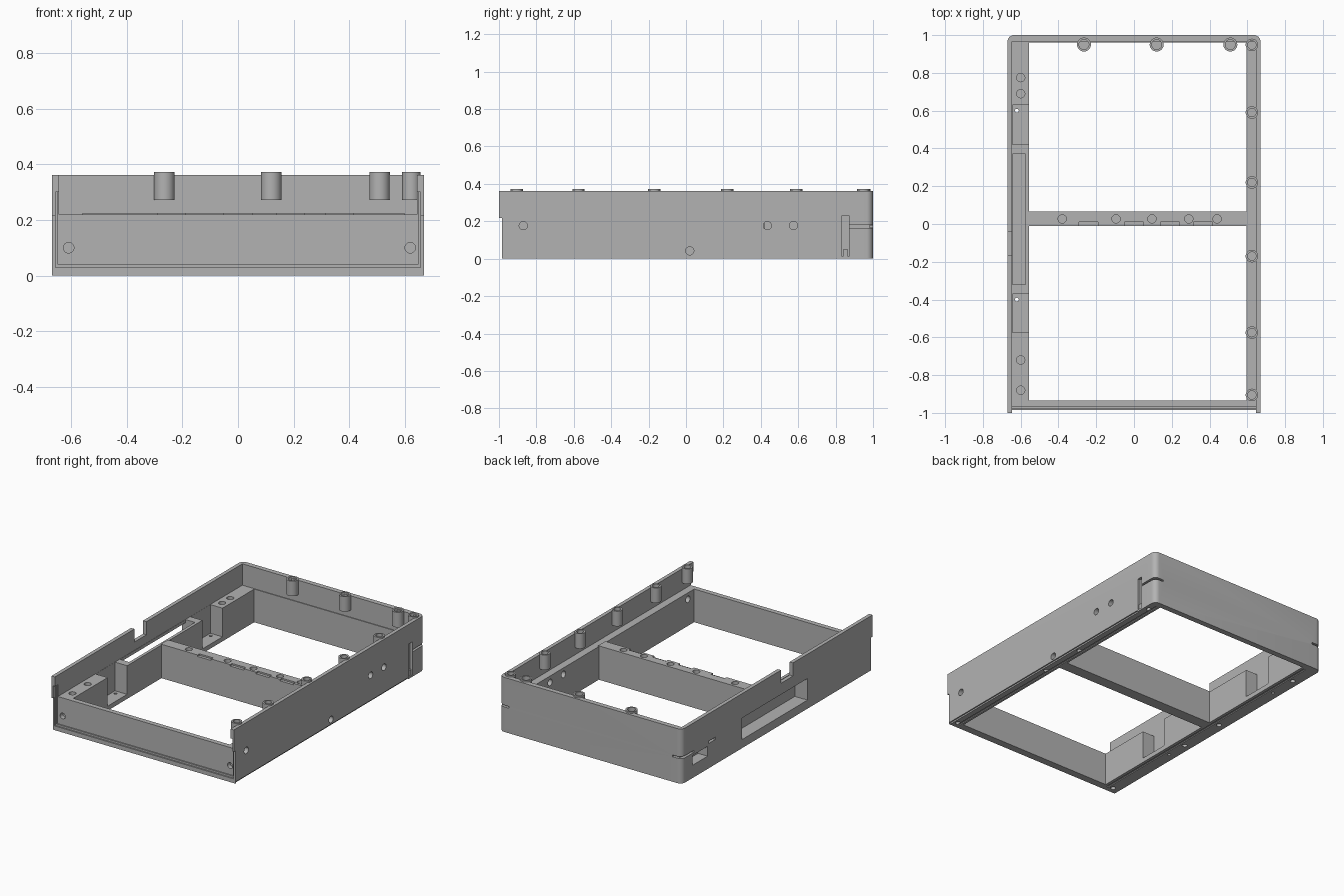
import bpy
from math import radians, sin, cos, pi
from mathutils import Matrix

cube = bpy.data.objects.get("Cube")
if cube:
    bpy.data.objects.remove(cube, do_unlink=True)

grey = bpy.data.materials.new("plain_grey")
grey.use_nodes = True
grey.diffuse_color = (0.45, 0.45, 0.45, 1)
grey.node_tree.nodes["Principled BSDF"].inputs["Base Color"].default_value = (0.45, 0.45, 0.45, 1)


def prism(name, outline, z0, z1):
    """Solid with a flat outline, counter-clockwise from above."""
    n = len(outline)
    verts = [(x, y, z) for z in (z0, z1) for x, y in outline]
    faces = [tuple(range(n))[::-1], tuple(range(n, 2 * n))]
    faces += [(i, (i + 1) % n, n + (i + 1) % n, n + i) for i in range(n)]
    mesh = bpy.data.meshes.new(name)
    mesh.from_pydata(verts, [], faces)
    mesh.materials.append(grey)
    ob = bpy.data.objects.new(name, mesh)
    bpy.context.collection.objects.link(ob)
    return ob


def box(x0, x1, y0, y1, z0, z1, name="cutter"):
    return prism(name, [(x0, y0), (x1, y0), (x1, y1), (x0, y1)], z0, z1)


def rod(center, radius, length, axis="z", name="cutter"):
    """Cylinder starting at center and running along +axis."""
    ring = [(radius * cos(2 * pi * i / 32), radius * sin(2 * pi * i / 32)) for i in range(32)]
    ob = prism(name, ring, 0, length)
    turn = {"z": Matrix(), "x": Matrix.Rotation(radians(90), 4, "Y"),
            "y": Matrix.Rotation(radians(-90), 4, "X")}[axis]
    ob.data.transform(Matrix.Translation(center) @ turn)
    return ob


def carve(ob, cutters):
    """Cut each helper out of the part, then discard the helpers."""
    for c in cutters:
        c.hide_render = True
        mod = ob.modifiers.new("cut", "BOOLEAN")
        mod.operation = "DIFFERENCE"
        mod.solver = "EXACT"
        mod.object = c
    bpy.context.view_layer.update()
    graph = bpy.context.evaluated_depsgraph_get()
    mesh = bpy.data.meshes.new_from_object(ob.evaluated_get(graph))
    ob.modifiers.clear()
    ob.data = mesh
    for c in cutters:
        bpy.data.objects.remove(c, do_unlink=True)


# Outer shell outline: square front corners, rounded back corners
W, R = 0.67, 0.035
outline = [(-W, -1), (W, -1)]
for cx, start in ((W - R, 0), (R - W, 90)):
    for k in range(9):
        a = radians(start + k * 11.25)
        outline.append((cx + R * cos(a), 1 - R + R * sin(a)))
frame = prism("frame", outline, 0, 0.362)

cuts = [
    # open middle and open upper tray
    box(-0.555, 0.595, -0.935, 0.962, -0.1, 0.5),
    box(-0.645, 0.645, -1.1, 0.967, 0.22, 0.5),
    # front end step and recessed front panel
    box(-0.8, 0.8, -1.1, -0.985, -0.1, 0.217),
    box(-0.658, 0.658, -1.1, -0.976, 0.028, 0.3),
    box(-0.648, 0.648, -1.1, -0.968, 0.04, 0.3),
    # gaps between the left mounting blocks
    box(-0.644, -0.5, -0.575, -0.37, 0.03, 0.4),
    box(-0.644, -0.5, 0.42, 0.63, 0.03, 0.4),
    # display pocket with its side window, and the top notch
    box(-0.643, -0.575, -0.32, 0.37, 0.055, 0.4),
    box(-0.8, -0.6, -0.318, 0.368, 0.057, 0.2),
    box(-0.8, -0.64, -0.165, -0.04, 0.275, 0.5),
    # socket opening and small slit in the left wall
    box(-0.8, -0.6, 0.73, 0.89, 0.085, 0.15),
    box(-0.8, -0.65, 0.65, 0.72, 0.165, 0.18),
    # latch slot and lower edge step in the right wall
    box(0.652, 0.8, 0.835, 0.872, 0.012, 0.232),
    box(0.662, 0.8, -0.98, 0.834, -0.1, 0.01),
    # screw groove in the floor of the bottom face
    box(-0.59, -0.575, -0.95, 0.95, -0.1, 0.006),
    box(0.61, 0.625, -0.95, 0.95, -0.1, 0.006),
]
# Thin slits wrapping the back corners
for s in (-1, 1):
    xs = sorted((s * 0.645, s * 0.8))
    cuts.append(box(*xs, 0.875, 1.1, 0.165, 0.179))
    xs = sorted((s * 0.6, s * 0.655))
    cuts.append(box(*xs, 0.98, 1.1, 0.166, 0.178))
# Right wall holes
for y, z in ((-0.87, 0.177), (0.435, 0.177), (0.575, 0.177), (0.02, 0.042)):
    cuts.append(rod((0.5, y, z), 0.022, 0.3, "x"))
# Front panel holes
for x in (-0.61, 0.62):
    cuts.append(rod((x, -1.1, 0.1), 0.019, 0.16, "y"))
# Mounting block holes
for y in (-0.88, -0.72, 0.69, 0.775):
    cuts.append(rod((-0.6, y, 0.165), 0.022, 0.2))
# Floor holes in the gaps
for y in (-0.4, 0.6):
    cuts.append(rod((-0.62, y, -0.1), 0.01, 0.2))
# Blind screw holes underneath
for x, ys in ((-0.62, (-0.94, -0.25, 0.08, 0.79)), (0.635, (-0.94, -0.09, 0.23, 0.9))):
    for y in ys:
        cuts.append(rod((x, y, -0.1), 0.016, 0.135))
carve(frame, cuts)

# Cross bar with raised seats and screw holes
hole_xs = (-0.38, -0.095, 0.095, 0.29, 0.44)
bar = box(-0.56, 0.6, -0.01, 0.065, 0, 0.225, "cross_bar")
seats = [box(x - 0.05, x + 0.05, -0.1, 0.01, 0.215, 0.3) for x in (-0.24, 0.0, 0.19, 0.365)]
carve(bar, seats + [rod((x, 0.027, 0.16), 0.022, 0.2) for x in hole_xs])

# Screw bosses hanging from the back and right walls
boss_spots = [(x, 0.95, 0.037) for x in (-0.265, 0.12, 0.51)]
boss_spots += [(0.624, y, 0.033) for y in (0.948, 0.59, 0.22, -0.17, -0.575, -0.905)]
bosses = []
for i, (x, y, r) in enumerate(boss_spots):
    boss = rod((x, y, 0.272), r, 0.1, name="screw_boss_%d" % (i + 1))
    carve(boss, [rod((x, y, 0.3), r - 0.011, 0.2)])
    bosses.append(boss)

# Small catch inside the latch slot
box(0.645, 0.664, 0.84, 0.867, 0.012, 0.05, "latch_catch")

# Smooth the round surfaces, keep hard edges
bpy.ops.object.select_all(action="DESELECT")
for ob in [frame, bar] + bosses:
    ob.select_set(True)
bpy.context.view_layer.objects.active = frame
bpy.ops.object.shade_smooth_by_angle(angle=radians(30))
